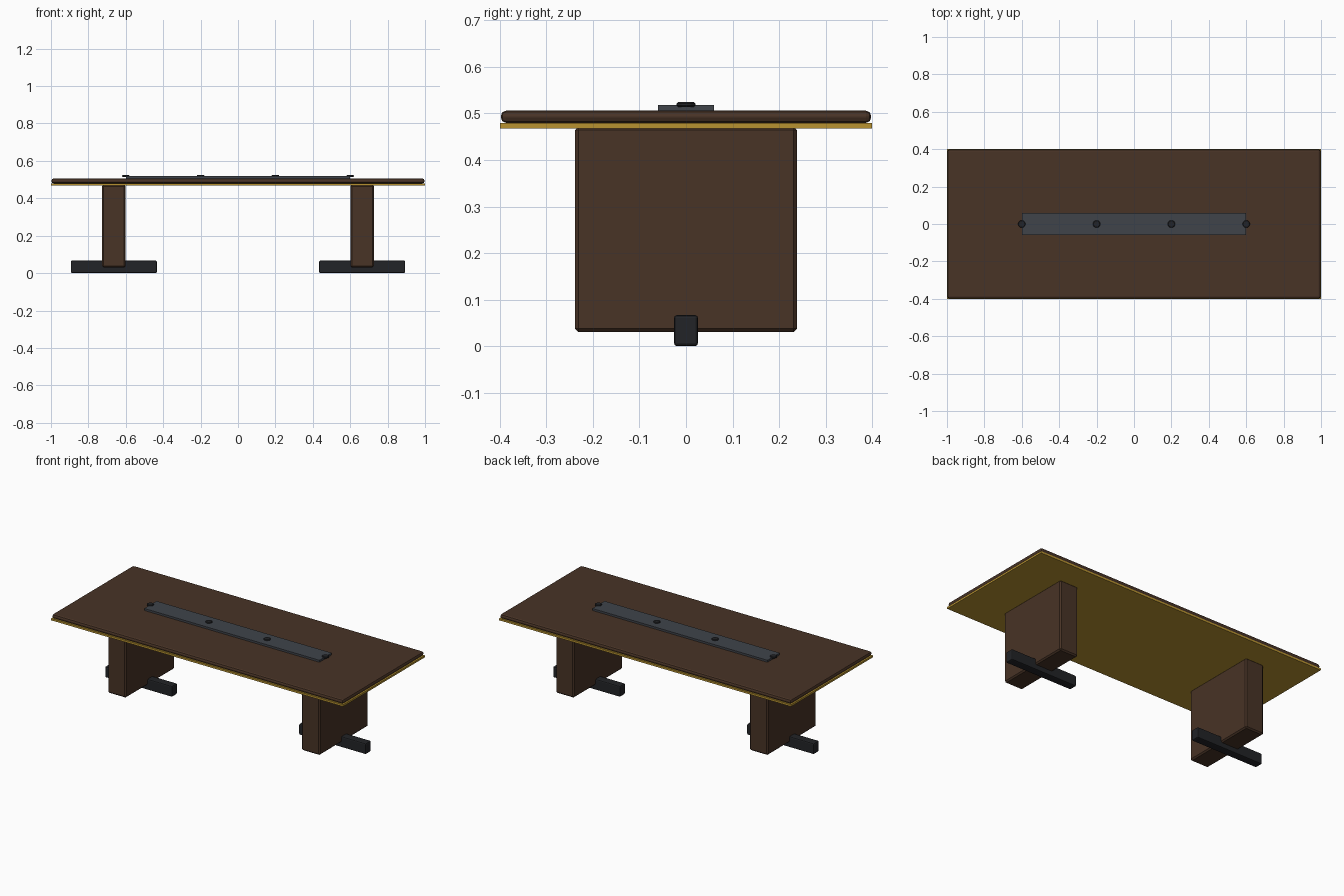
import bpy

if "Cube" in bpy.data.objects:
    bpy.data.objects.remove(bpy.data.objects["Cube"])


def material(name, color):
    m = bpy.data.materials.new(name)
    m.diffuse_color = (*color, 1)
    m.use_nodes = True
    m.node_tree.nodes["Principled BSDF"].inputs["Base Color"].default_value = m.diffuse_color
    return m


WOOD = material("walnut", (0.065, 0.033, 0.019))
BRASS = material("brass", (0.48, 0.29, 0.03))
BLACK = material("black_metal", (0.016, 0.017, 0.020))
STEEL = material("dark_steel", (0.050, 0.057, 0.068))


def finish(o, name, mat, bevel, segments):
    o.name = name
    o.data.materials.append(mat)
    bpy.ops.object.transform_apply(location=False, rotation=False, scale=True)
    if bevel:
        b = o.modifiers.new("edge", "BEVEL")
        b.width = bevel
        b.segments = segments
        b.limit_method = "ANGLE"
    return o


def box(name, x, y, z, mat, bevel=0.0, segments=1):
    """Box from (min, max) ranges."""
    bpy.ops.mesh.primitive_cube_add(size=1, location=[sum(r) / 2 for r in (x, y, z)])
    o = bpy.context.object
    o.scale = [r[1] - r[0] for r in (x, y, z)]
    return finish(o, name, mat, bevel, segments)


# Table top and the brass sheet below it
box("table_top", (-0.997, 0.997), (-0.398, 0.398), (0.48, 0.506), WOOD, 0.011, 2)
box("brass_underlay", (-1, 1), (-0.4, 0.4), (0.468, 0.48), BRASS)

# Slab legs with a foot bar running through each
for side, s in (("left", -1), ("right", 1)):
    cx = s * 0.664
    box(side + "_leg", (cx - 0.063, cx + 0.063), (-0.239, 0.239), (0.03, 0.472), WOOD, 0.008)
    box(side + "_foot_bar", (cx - 0.23, cx + 0.23), (-0.026, 0.026), (0.0, 0.067), BLACK, 0.007, 2)

# Inlay strip on the top
box("inlay_strip", (-0.6, 0.6), (-0.06, 0.06), (0.504, 0.5185), STEEL)

# Row of rivets along the strip
for i in range(4):
    bpy.ops.mesh.primitive_cylinder_add(vertices=12, radius=0.02, depth=0.01,
                                        location=(-0.6 + 0.4 * i, 0, 0.5195))
    finish(bpy.context.object, f"rivet_{i + 1}", BLACK, 0.003, 1)
